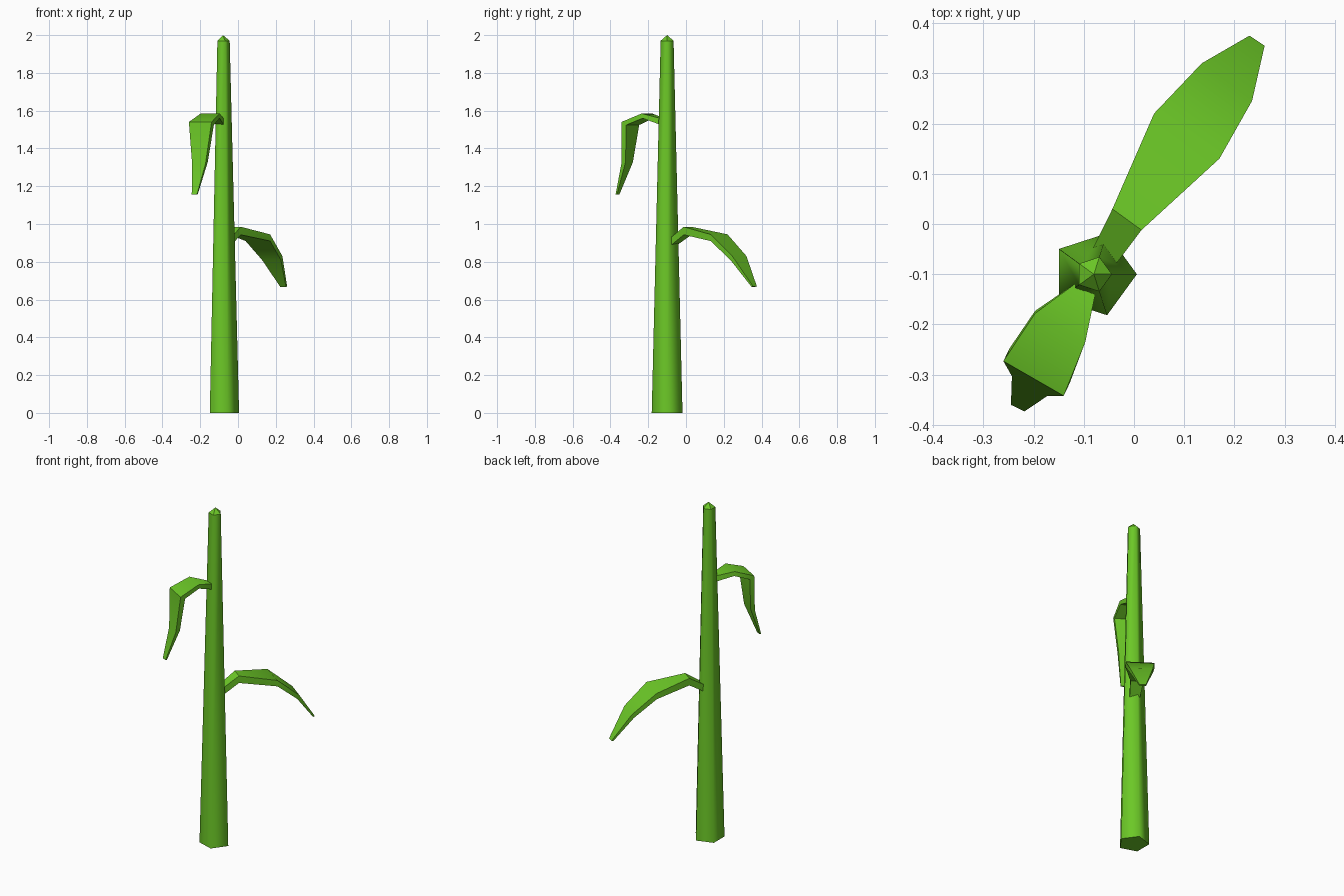
import bpy, bmesh, math
from mathutils import Vector

if "Cube" in bpy.data.objects:
    bpy.data.objects.remove(bpy.data.objects["Cube"])

green = bpy.data.materials.new("leaf_green")
green.diffuse_color = (0.15, 0.58, 0.02, 1)
green.use_nodes = True
green.node_tree.nodes["Principled BSDF"].inputs["Base Color"].default_value = green.diffuse_color


def make_object(name, bm):
    bmesh.ops.recalc_face_normals(bm, faces=bm.faces)
    mesh = bpy.data.meshes.new(name)
    bm.to_mesh(mesh)
    bm.free()
    obj = bpy.data.objects.new(name, mesh)
    bpy.context.collection.objects.link(obj)
    mesh.materials.append(green)
    return obj


def bridge(bm, rings):
    """Join successive vertex rings with quads."""
    faces = []
    for a, b in zip(rings, rings[1:]):
        n = len(a)
        for i in range(n):
            j = (i + 1) % n
            faces.append(bm.faces.new((a[i], a[j], b[j], b[i])))
    return faces


# Stalk: tapered five-sided post with a low pointed cap
def stalk(cx, cy, levels, tip_z, sides=5):
    bm = bmesh.new()
    rings = []
    for r, z in levels:
        rings.append([bm.verts.new((cx + r * math.cos(math.tau * i / sides),
                                    cy + r * math.sin(math.tau * i / sides), z))
                      for i in range(sides)])
    for f in bridge(bm, rings):
        f.smooth = True
    bm.faces.new(rings[0])
    tip = bm.verts.new((cx, cy, tip_z))
    top = rings[-1]
    for i in range(sides):
        bm.faces.new((top[i], top[(i + 1) % sides], tip))
    return make_object("stalk", bm)


# Leaf: each section is left xy, right xy, top z, and offset to the underside
def leaf(name, sections):
    bm = bmesh.new()
    rings = []
    for left, right, z, offset in sections:
        a, b, d = Vector((*left, z)), Vector((*right, z)), Vector(offset)
        rings.append([bm.verts.new(p) for p in (a, b, b + d, a + d)])
    bridge(bm, rings)
    bm.faces.new(rings[0])
    bm.faces.new(rings[-1])
    obj = make_object(name, bm)
    bpy.ops.object.select_all(action='DESELECT')
    obj.select_set(True)
    bpy.context.view_layer.objects.active = obj
    bpy.ops.object.shade_smooth_by_angle(angle=math.radians(40))


stalk(-0.08, -0.10, [(0.0857, 0), (0.036, 1.97)], 2.0)

leaf("lower_leaf", [
    ((-0.085, -0.055), (-0.04, -0.085), 0.925, (0, 0, -0.042)),
    ((-0.043, 0.03), (0.015, -0.012), 0.985, (0, 0, -0.042)),
    ((0.04, 0.22), (0.17, 0.13), 0.945, (0, 0, -0.035)),
    ((0.135, 0.32), (0.235, 0.245), 0.83, (-0.008, -0.01, -0.02)),
    ((0.23, 0.375), (0.26, 0.355), 0.67, (-0.006, -0.008, -0.003)),
])

leaf("upper_leaf", [
    ((-0.108, -0.112), (-0.075, -0.13), 1.558, (0, 0, -0.035)),
    ((-0.197, -0.178), (-0.097, -0.235), 1.585, (0, 0.005, -0.025)),
    ((-0.26, -0.273), (-0.14, -0.342), 1.54, (0.012, 0.025, -0.016)),
    ((-0.243, -0.303), (-0.172, -0.342), 1.32, (0.012, 0.022, 0.008)),
    ((-0.245, -0.36), (-0.218, -0.373), 1.155, (0.004, 0.007, 0)),
])
